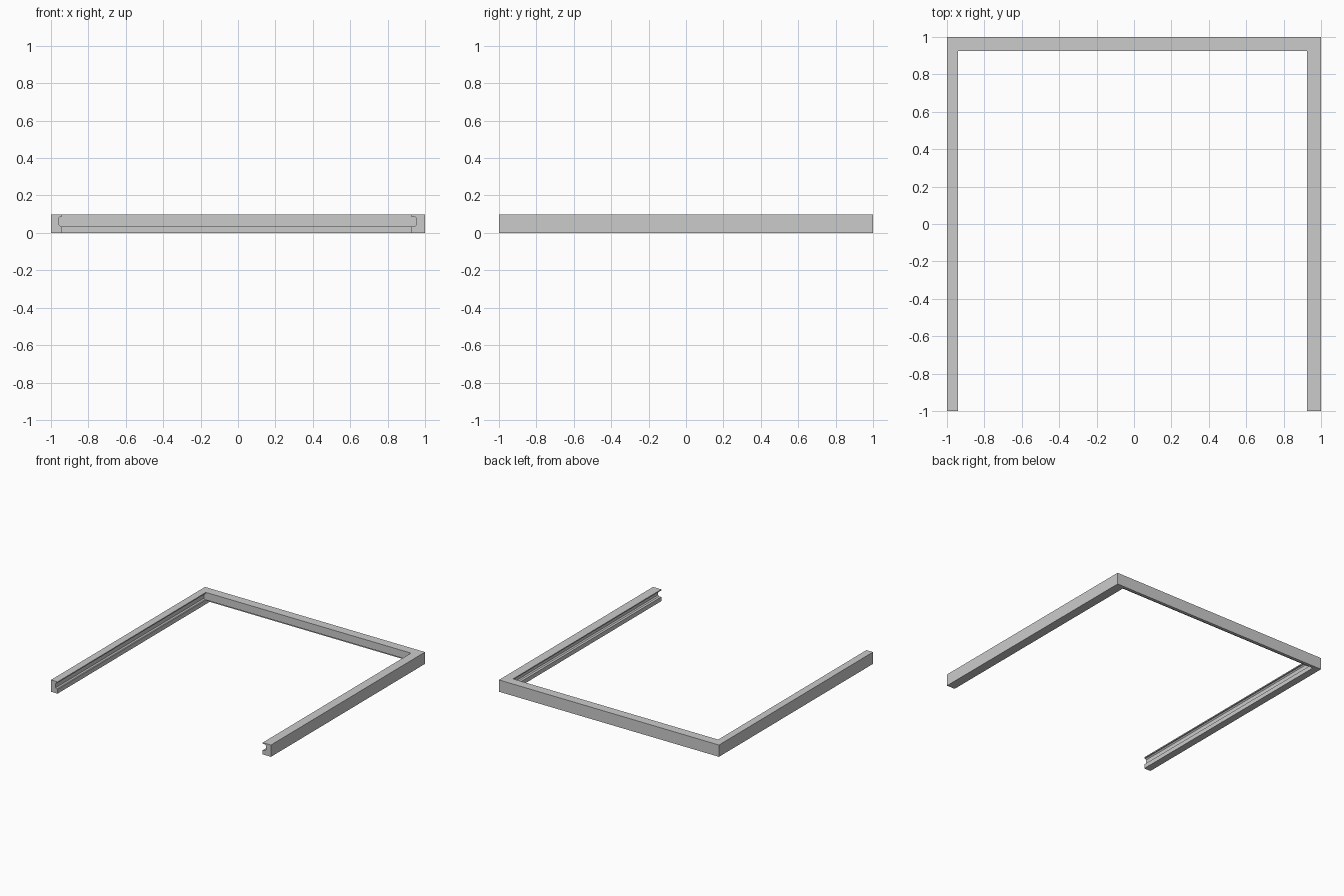
import bpy
import bmesh
from mathutils import Vector

cube = bpy.data.objects.get("Cube")
if cube:
    bpy.data.objects.remove(cube, do_unlink=True)

HEIGHT = 0.097
LIP = 0.035          # top of the lower lip
BACK_INNER = 0.925   # inner face of the back rail

grey = bpy.data.materials.new("plain_grey")
grey.use_nodes = True
grey.diffuse_color = (0.6, 0.6, 0.6, 1)
grey.node_tree.nodes["Principled BSDF"].inputs["Base Color"].default_value = (0.6, 0.6, 0.6, 1)


def extrude_profile(name, points, travel):
    """Sweep a closed 3D outline along a straight vector."""
    bm = bmesh.new()
    face = bm.faces.new([bm.verts.new(p) for p in points])
    swept = bmesh.ops.extrude_face_region(bm, geom=[face], use_keep_orig=True)
    moved = [g for g in swept["geom"] if isinstance(g, bmesh.types.BMVert)]
    bmesh.ops.translate(bm, verts=moved, vec=Vector(travel))
    bmesh.ops.recalc_face_normals(bm, faces=bm.faces)
    mesh = bpy.data.meshes.new(name)
    bm.to_mesh(mesh)
    bm.free()
    mesh.materials.append(grey)
    obj = bpy.data.objects.new(name, mesh)
    bpy.context.collection.objects.link(obj)
    return obj


def side_rail(name, side, inner, groove):
    """Rail with a chamfered groove along its inner face."""
    top = 0.088
    bevel = 0.009
    outline = [
        (1, 0), (1, HEIGHT), (inner, HEIGHT), (inner, top),
        (groove - bevel, top), (groove, top - bevel),
        (groove, LIP + bevel), (groove - bevel, LIP),
        (inner, LIP), (inner, 0),
    ]
    points = [(side * x, -1, z) for x, z in outline]
    return extrude_profile(name, points, (0, 1 + BACK_INNER, 0))


# Side rails
side_rail("left_rail", 1, 0.925, 0.954)
side_rail("right_rail", -1, 0.94, 0.958)

# Back rail: deep block with a thin wall hanging down along the outside
wall = 0.975
back_outline = [
    (1, 0), (1, HEIGHT), (BACK_INNER, HEIGHT),
    (BACK_INNER, LIP), (wall, LIP), (wall, 0),
]
extrude_profile("back_rail", [(-1, y, z) for y, z in back_outline], (2, 0, 0))

# Outer walls of the two back corners
for name, x, width in (("left_corner", 0.925, 0.075), ("right_corner", -1, 0.06)):
    corner = [(x, BACK_INNER, 0), (x + width, BACK_INNER, 0),
              (x + width, BACK_INNER, LIP), (x, BACK_INNER, LIP)]
    extrude_profile(name, corner, (0, wall - BACK_INNER, 0))
